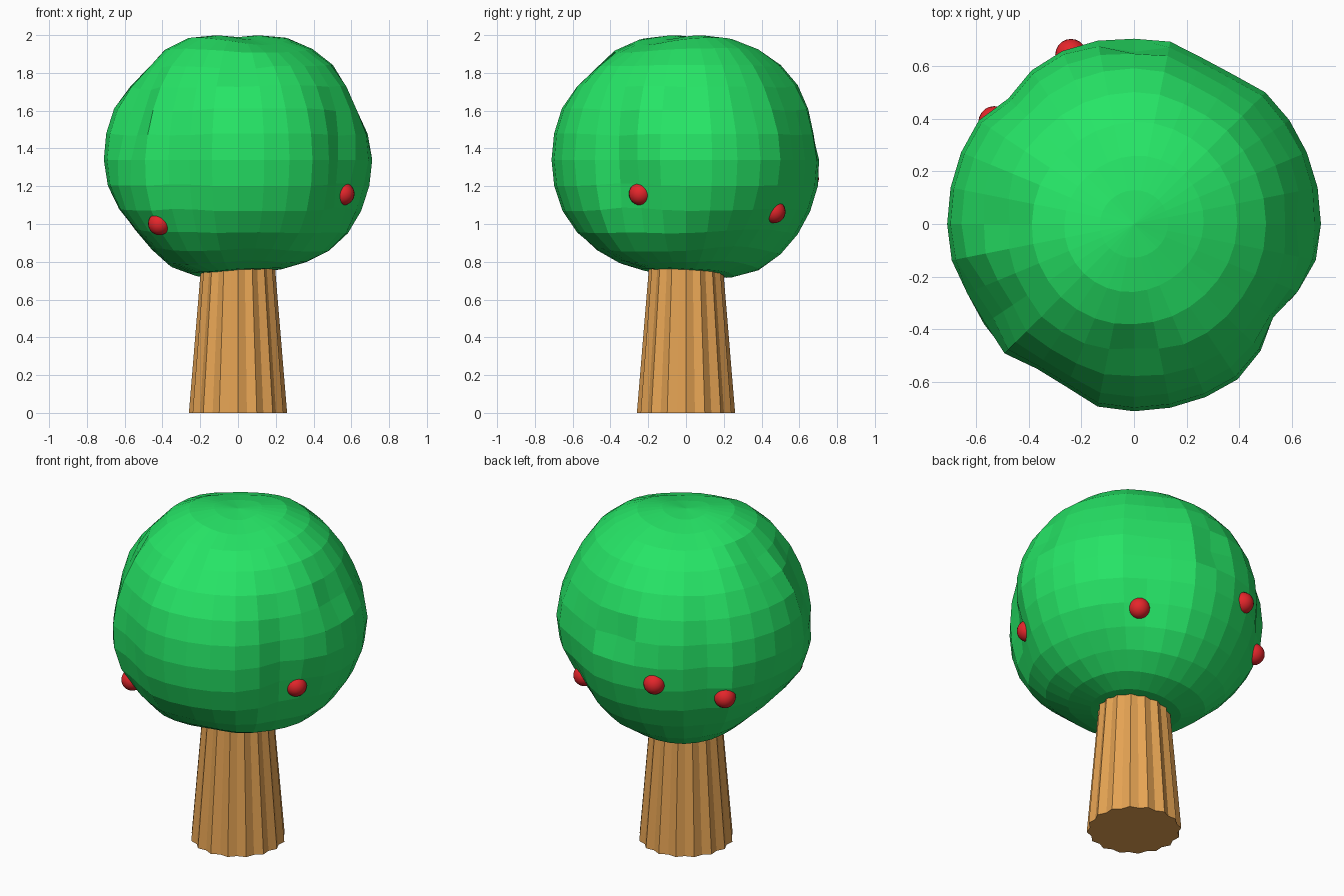
import bpy, bmesh, math
from mathutils import Vector

if "Cube" in bpy.data.objects:
    bpy.data.objects.remove(bpy.data.objects["Cube"])


def material(name, rgb):
    m = bpy.data.materials.new(name)
    m.diffuse_color = (*rgb, 1)
    m.use_nodes = True
    m.node_tree.nodes["Principled BSDF"].inputs["Base Color"].default_value = m.diffuse_color
    return m


leaf = material("leaf green", (0.019, 0.78, 0.133))
bark = material("bark brown", (0.79, 0.37, 0.088))
red = material("fruit red", (0.78, 0.019, 0.024))


def make_object(name, bm, mat, smooth=False):
    bmesh.ops.recalc_face_normals(bm, faces=bm.faces)
    me = bpy.data.meshes.new(name)
    bm.to_mesh(me)
    bm.free()
    me.materials.append(mat)
    for p in me.polygons:
        p.use_smooth = smooth
    ob = bpy.data.objects.new(name, me)
    bpy.context.collection.objects.link(ob)
    return ob


# Fluted, tapering trunk: alternating outer and inner points
bm = bmesh.new()
N = 32
rings = []
for z, r in ((0.0, 0.26), (0.82, 0.192)):
    ring = []
    for i in range(N):
        a = 2 * math.pi * i / N
        k = r * (1.0 if i % 2 == 0 else 0.93)
        ring.append(bm.verts.new((k * math.cos(a), k * math.sin(a), z)))
    rings.append(ring)
for i in range(N):
    j = (i + 1) % N
    bm.faces.new((rings[0][i], rings[0][j], rings[1][j], rings[1][i]))
bm.faces.new(rings[0])
bm.faces.new(rings[1])
make_object("trunk", bm, bark)

# Lumpy crown: a faceted sphere pressed in along grooves and at dents
CENTRE, RADIUS = Vector((0, 0, 1.34)), 0.712
GROOVES = [  # azimuth, elevation, depth, width, height in degrees
    (62, 15, 0.045, 11, 35), (133, 5, 0.04, 8, 35), (210, 22, 0.075, 13, 25),
    (241, 5, 0.06, 11, 40), (326, 2, 0.07, 12, 28),
]
DENTS = [  # azimuth, elevation, depth, width in degrees
    (0, 90, 0.035, 16), (123, 70, 0.045, 18), (303, 70, 0.05, 18),
    (0, -90, 0.12, 28), (123, -62, -0.03, 20), (280, -52, 0.045, 20),
    (180, -38, 0.055, 20), (213, -42, 0.025, 15), (33, -45, 0.055, 20),
    (340, -60, 0.03, 16), (0, 24, 0.045, 11), (90, 12, 0.045, 9),
    (270, 44, 0.04, 11), (180, 42, 0.045, 11),
    (337, -16, 0.04, 14), (54, -25, 0.03, 14), (33, 25, 0.025, 14),
]


def direction(az, el):
    a, e = math.radians(az), math.radians(el)
    return Vector((math.cos(e) * math.cos(a), math.cos(e) * math.sin(a), math.sin(e)))


def crown_radius(d):
    r = RADIUS
    az = math.degrees(math.atan2(d.y, d.x))
    el = math.degrees(math.asin(max(-1, min(1, d.z))))
    flat = math.hypot(d.x, d.y)
    for g, e, depth, width, height in GROOVES:
        off = ((az - g + 180) % 360 - 180) / width
        r -= depth * math.exp(-off ** 2 - ((el - e) / height) ** 2) * flat
    for a, e, depth, width in DENTS:
        off = math.degrees(d.angle(direction(a, e)))
        r -= depth * math.exp(-(off / width) ** 2)
    return r


bm = bmesh.new()
bmesh.ops.create_uvsphere(bm, u_segments=32, v_segments=16, radius=1)
for v in bm.verts:
    d = v.co.normalized()
    v.co = CENTRE + d * crown_radius(d)
    v.co.z = min(v.co.z, 2.0)
make_object("crown", bm, leaf)

# Round fruit half sunk into the crown
FRUIT = [(-0.43, -0.43, 0.99), (0.54, -0.235, 1.165), (0.36, 0.475, 1.06),
         (-0.24, 0.645, 1.24), (-0.5, 0.365, 1.15)]
for i, p in enumerate(FRUIT):
    # slide each one along its direction so that it sits in the surface
    d = (Vector(p) - CENTRE).normalized()
    bm = bmesh.new()
    bmesh.ops.create_uvsphere(bm, u_segments=20, v_segments=12, radius=0.06)
    ob = make_object(f"fruit_{i + 1}", bm, red, smooth=True)
    ob.location = CENTRE + d * (crown_radius(d) - 0.018)
